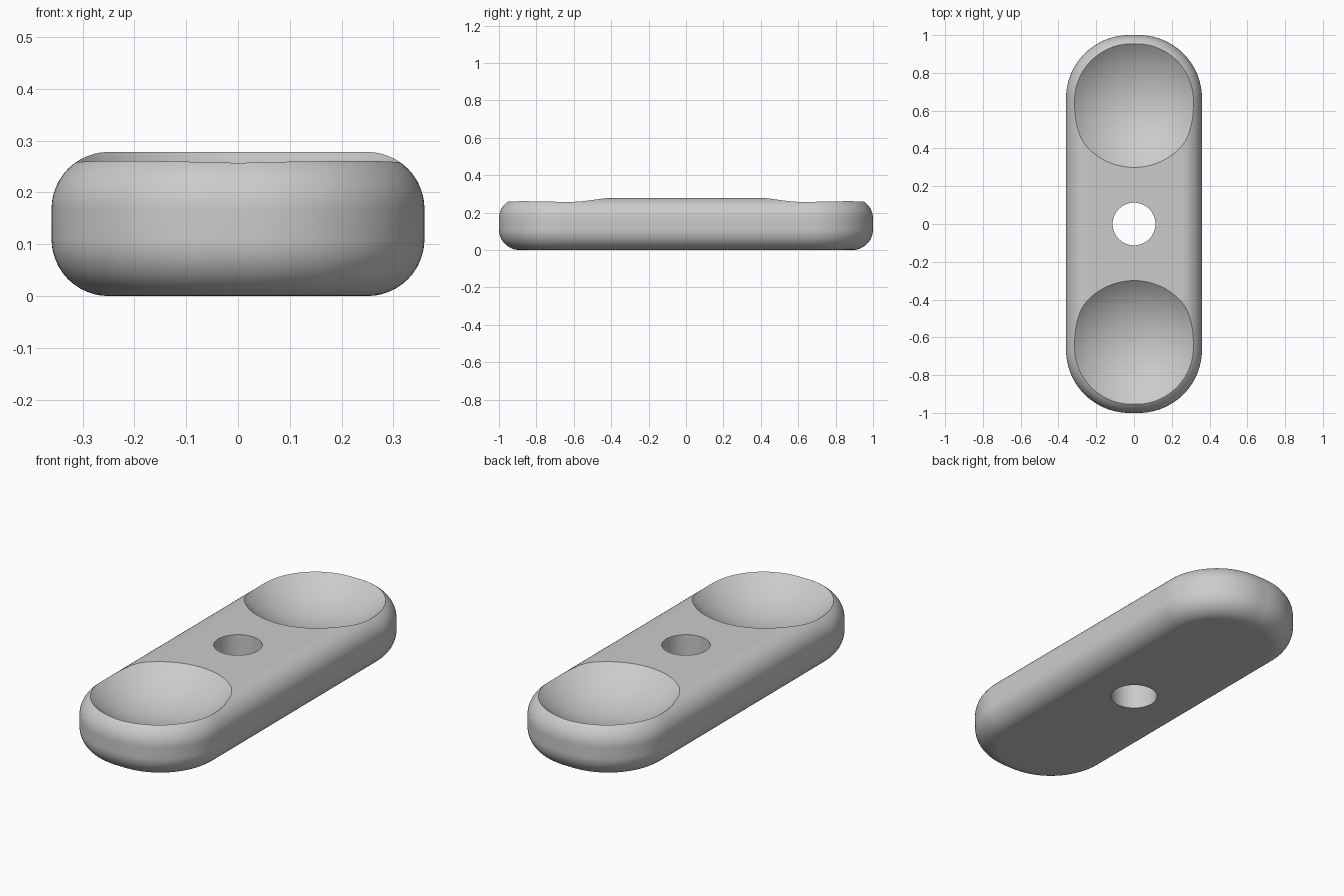
import bpy
import bmesh
import math
from mathutils import Matrix

cube = bpy.data.objects.get("Cube")
if cube:
    bpy.data.objects.remove(cube, do_unlink=True)

HALF_W, HALF_L, HEIGHT = 0.36, 1.0, 0.278
CORNER, FILLET = 0.335, 0.11
HOLE_R = 0.113
DISH_Y, DISH_Z, DISH_R = 0.639, 0.645, 0.5
CORNER_STEPS, FILLET_STEPS = 24, 12

grey = bpy.data.materials.new("plain grey")
grey.use_nodes = True
grey.diffuse_color = (0.6, 0.6, 0.6, 1)
grey.node_tree.nodes["Principled BSDF"].inputs["Base Color"].default_value = (0.6, 0.6, 0.6, 1)


def add_object(name, bm):
    mesh = bpy.data.meshes.new(name)
    bmesh.ops.recalc_face_normals(bm, faces=bm.faces)
    bm.to_mesh(mesh)
    bm.free()
    mesh.materials.append(grey)
    obj = bpy.data.objects.new(name, mesh)
    bpy.context.collection.objects.link(obj)
    return obj


def outline(inset):
    """Rounded rectangle seen from above, shrunk by the inset."""
    points = []
    for quarter, (sx, sy) in enumerate([(1, 1), (-1, 1), (-1, -1), (1, -1)]):
        for i in range(CORNER_STEPS + 1):
            a = (quarter + i / CORNER_STEPS) * math.pi / 2
            r = CORNER - inset
            points.append((sx * (HALF_W - CORNER) + r * math.cos(a),
                           sy * (HALF_L - CORNER) + r * math.sin(a)))
    return points


# Body: rounded outline stacked along a filleted side profile
bm = bmesh.new()
lower = []
for i in range(FILLET_STEPS + 1):
    a = i / FILLET_STEPS * math.pi / 2
    lower.append((FILLET * (1 - math.sin(a)), FILLET * (1 - math.cos(a))))
profile = lower + [(inset, HEIGHT - z) for inset, z in reversed(lower)]
rings = [[bm.verts.new((x, y, z)) for x, y in outline(inset)] for inset, z in profile]
for low, high in zip(rings, rings[1:]):
    for i in range(len(low)):
        j = (i + 1) % len(low)
        bm.faces.new((low[i], low[j], high[j], high[i]))
bm.faces.new(rings[0])
bm.faces.new(rings[-1])
body = add_object("dished_bar", bm)

# Cutters: centre hole and a spherical finger dish at each end
bm = bmesh.new()
bmesh.ops.create_cone(bm, cap_ends=True, segments=64, radius1=HOLE_R, radius2=HOLE_R,
                      depth=1, matrix=Matrix.Translation((0, 0, HEIGHT / 2)))
cutters = [add_object("hole_cutter", bm)]
for name, side in (("front", -1), ("back", 1)):
    bm = bmesh.new()
    bmesh.ops.create_uvsphere(bm, u_segments=96, v_segments=64, radius=DISH_R,
                              matrix=Matrix.Translation((0, side * DISH_Y, DISH_Z)))
    cutters.append(add_object(name + "_dish_cutter", bm))

# Cut, then remove the cutters
bpy.ops.object.select_all(action='DESELECT')
body.select_set(True)
bpy.context.view_layer.objects.active = body
for cutter in cutters:
    mod = body.modifiers.new(cutter.name, 'BOOLEAN')
    mod.operation = 'DIFFERENCE'
    mod.solver = 'EXACT'
    mod.object = cutter
    bpy.ops.object.modifier_apply(modifier=mod.name)
    bpy.data.objects.remove(cutter, do_unlink=True)

# Smooth surfaces with crisp rims and clean flats
bpy.ops.object.shade_smooth_by_angle(angle=math.radians(22))
normals = body.modifiers.new("clean_normals", 'WEIGHTED_NORMAL')
normals.keep_sharp = True
